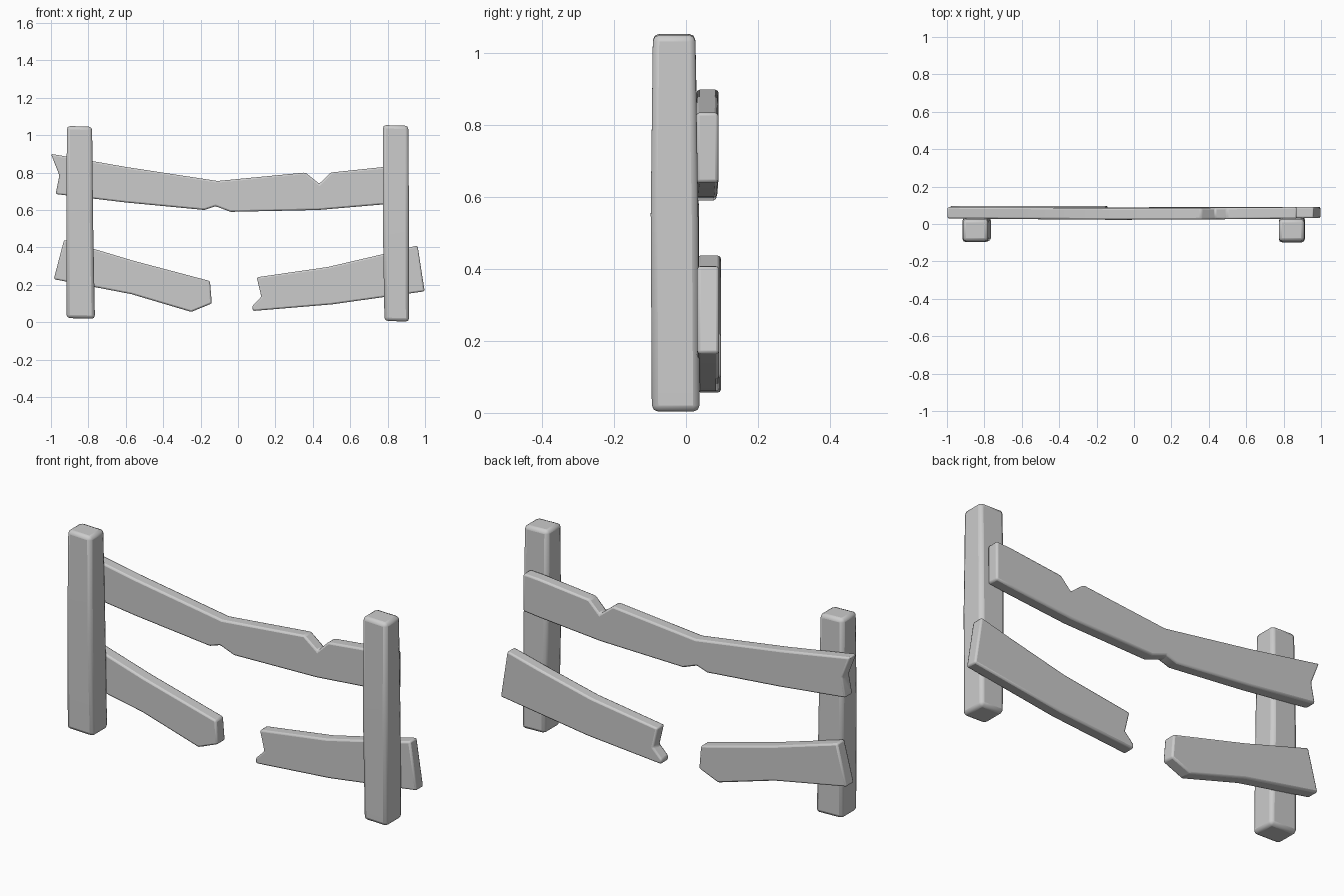
import bpy, bmesh

if "Cube" in bpy.data.objects:
    bpy.data.objects.remove(bpy.data.objects["Cube"])


def finish(name, bm, width):
    # rounded edges and smooth shading
    bmesh.ops.recalc_face_normals(bm, faces=bm.faces)
    me = bpy.data.meshes.new(name)
    bm.to_mesh(me)
    bm.free()
    ob = bpy.data.objects.new(name, me)
    bpy.context.collection.objects.link(ob)
    bev = ob.modifiers.new("soft_edges", 'BEVEL')
    bev.width = width
    bev.segments = 2
    bev.limit_method = 'ANGLE'
    bev.angle_limit = 0.5
    bpy.ops.object.select_all(action='DESELECT')
    ob.select_set(True)
    bpy.context.view_layer.objects.active = ob
    bpy.ops.object.shade_smooth_by_angle(angle=0.6)


def post(name, rows, tilt):
    # rows: x0, x1, y0, y1, z; the post swells a little in the middle
    bm = bmesh.new()
    rings = []
    for x0, x1, y0, y1, z in rows:
        corners = [(x0, y0), (x1, y0), (x1, y1), (x0, y1)]
        rings.append([bm.verts.new((x, y, z + (tilt if x == x0 else 0)))
                      for x, y in corners])
    for a, b in zip(rings, rings[1:]):
        for i in range(4):
            j = (i + 1) % 4
            bm.faces.new((a[i], a[j], b[j], b[i]))
    bm.faces.new(rings[0][::-1])
    bm.faces.new(rings[-1])
    finish(name, bm, 0.018)


def rail(name, outline, y0, y1, sag=0.0):
    # outline in x, z extruded along y, bowed forward near x = 0
    bm = bmesh.new()

    def off(x):
        return -sag * max(0, 1 - abs(x))
    front = [bm.verts.new((x, y0 + off(x), z)) for x, z in outline]
    back = [bm.verts.new((x, y1 + off(x), z)) for x, z in outline]
    n = len(outline)
    for i in range(n):
        j = (i + 1) % n
        bm.faces.new((front[i], front[j], back[j], back[i]))
    bm.faces.new(front[::-1])
    bm.faces.new(back)
    finish(name, bm, 0.009)


# posts
post("left_post", [(-0.917, -0.765, -0.093, 0.036, 0.018),
                   (-0.917, -0.775, -0.097, 0.036, 0.55),
                   (-0.915, -0.780, -0.092, 0.026, 1.045)], 0.004)
post("right_post", [(0.783, 0.915, -0.095, 0.038, 0.003),
                    (0.774, 0.914, -0.098, 0.034, 0.55),
                    (0.774, 0.911, -0.092, 0.026, 1.05)], 0.004)

# notched top rail
rail("top_rail", [(-1.0, 0.90), (-0.6, 0.83), (-0.11, 0.755), (0.36, 0.80),
                  (0.435, 0.74), (0.495, 0.80), (0.78, 0.83), (0.87, 0.835),
                  (0.87, 0.64), (0.78, 0.63), (0.43, 0.60), (-0.04, 0.59),
                  (-0.12, 0.62), (-0.18, 0.60), (-0.6, 0.64),
                  (-0.975, 0.685), (-0.955, 0.785)], 0.029, 0.091, 0.007)

# broken lower rail halves
rail("lower_rail_left", [(-0.93, 0.44), (-0.565, 0.33), (-0.15, 0.22),
                         (-0.14, 0.10), (-0.25, 0.055), (-0.57, 0.15),
                         (-0.985, 0.23)], 0.032, 0.097)
rail("lower_rail_right", [(0.10, 0.24), (0.48, 0.295), (0.78, 0.365),
                          (0.96, 0.41), (0.998, 0.165), (0.5, 0.095),
                          (0.08, 0.06), (0.075, 0.085), (0.125, 0.135)],
     0.031, 0.092)
